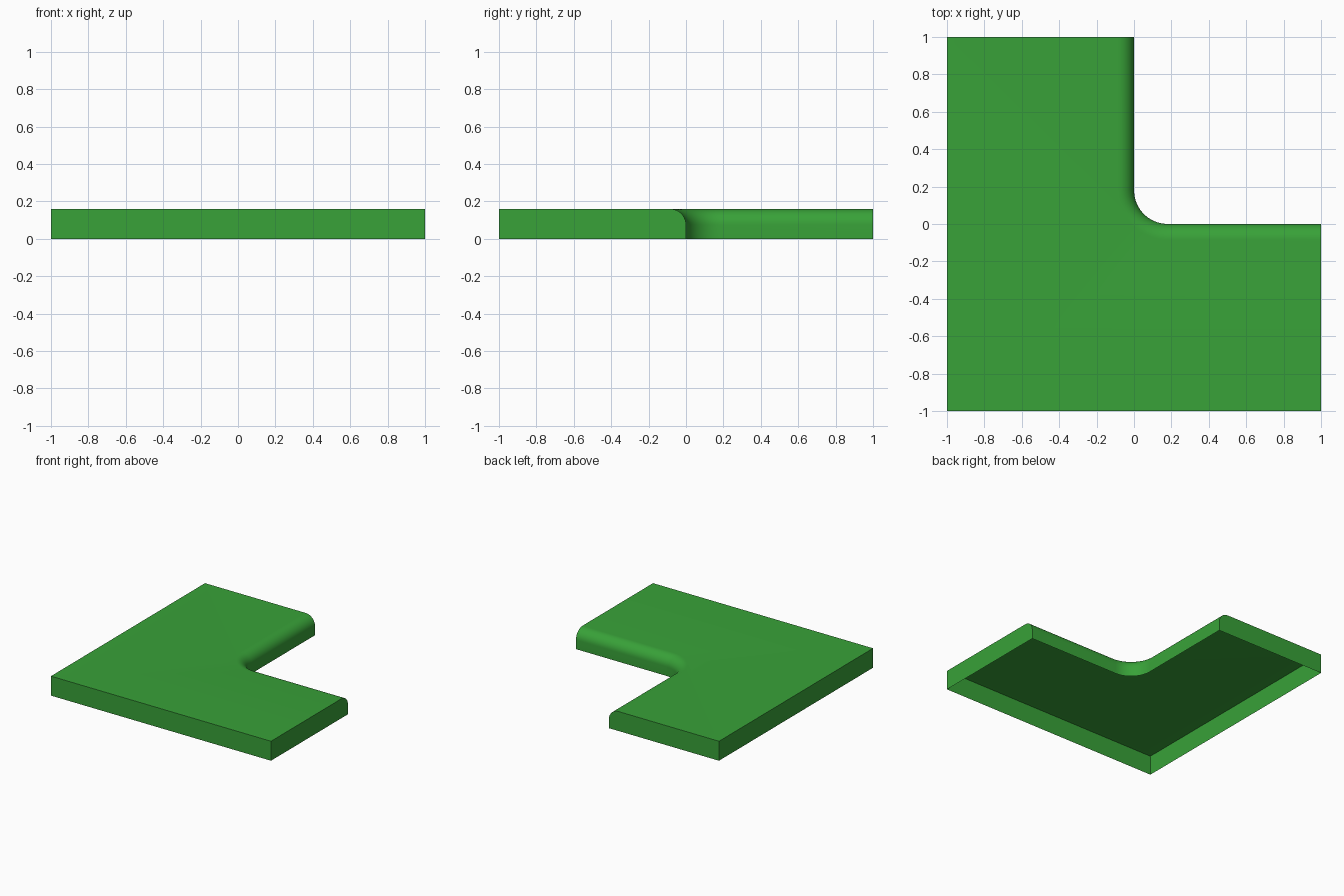
import bpy, bmesh, math

if "Cube" in bpy.data.objects:
    bpy.data.objects.remove(bpy.data.objects["Cube"])

H = 0.16      # slab height
R = 0.18      # plan radius of the inner corner
E = 0.085     # rounding of the inner top edge
N = 10        # segments per quarter turn

mat = bpy.data.materials.new("grass_green")
mat.diffuse_color = (0.04, 0.36, 0.04, 1)
mat.use_nodes = True
mat.node_tree.nodes["Principled BSDF"].inputs["Base Color"].default_value = mat.diffuse_color

# edge profile: (inward offset, height), straight then rounded over to the top
profile = [(0, 0)]
for i in range(N + 1):
    a = math.pi / 2 * i / N
    profile.append((E - E * math.cos(a), H - E + E * math.sin(a)))


def path(d):
    """Inner L edge moved inward by d, from the back end to the right end."""
    pts = [(-d, 1)]
    for i in range(N + 1):
        a = math.pi + math.pi / 2 * i / N
        pts.append((R + (R + d) * math.cos(a), R + (R + d) * math.sin(a)))
    return pts + [(1, -d)]


bm = bmesh.new()
rows = [[bm.verts.new((x, y, z)) for x, y in path(d)] for d, z in profile]

# rounded inner edge
for lo, hi in zip(rows, rows[1:]):
    for i in range(len(lo) - 1):
        bm.faces.new((lo[i], lo[i + 1], hi[i + 1], hi[i]))

# outer corners, then top, outer walls and end walls (underside stays open)
corners = [(1, -1), (-1, -1), (-1, 1)]
low = [bm.verts.new((x, y, 0)) for x, y in corners]
top = [bm.verts.new((x, y, H)) for x, y in corners]
# top is split along the diagonal through the inner corner
mid = 1 + N // 2
bm.faces.new(rows[-1][:mid + 1] + [top[1], top[2]])
bm.faces.new(rows[-1][mid:] + [top[0], top[1]])
for i in range(2):
    bm.faces.new((low[i], low[i + 1], top[i + 1], top[i]))
bm.faces.new([low[2], top[2]] + [r[0] for r in reversed(rows)])
bm.faces.new([low[0], top[0]] + [r[-1] for r in reversed(rows)])
bmesh.ops.recalc_face_normals(bm, faces=bm.faces)
if max(bm.faces, key=lambda f: f.calc_center_median().z).normal.z < 0:
    bmesh.ops.reverse_faces(bm, faces=bm.faces)

mesh = bpy.data.meshes.new("corner_tile")
bm.to_mesh(mesh)
bm.free()
mesh.materials.append(mat)
tile = bpy.data.objects.new("corner_tile", mesh)
bpy.context.collection.objects.link(tile)
bpy.context.view_layer.objects.active = tile
tile.select_set(True)
bpy.ops.object.shade_smooth_by_angle(angle=math.radians(35))
